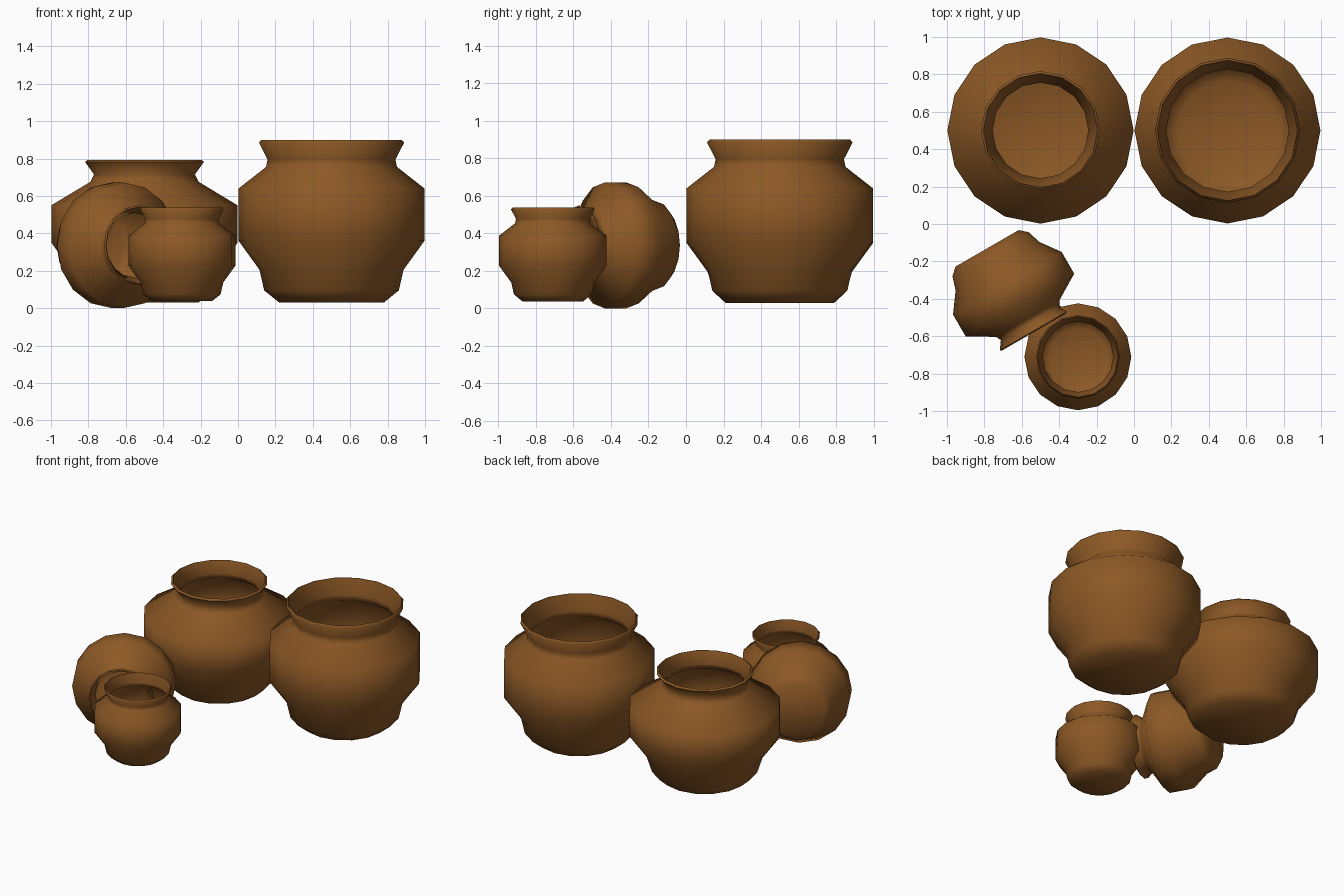
import bpy, bmesh, math
from mathutils import Vector, Matrix

if "Cube" in bpy.data.objects:
    bpy.data.objects.remove(bpy.data.objects["Cube"])

clay = bpy.data.materials.new("brown clay")
clay.diffuse_color = (0.262, 0.098, 0.019, 1)
clay.use_nodes = True
clay.node_tree.nodes["Principled BSDF"].inputs["Base Color"].default_value = clay.diffuse_color

SIDES = 16
WALL = 0.014

# outer profiles (radius, height above the pot's foot)
TALL = [(0.28, 0), (0.36, 0.065), (0.385, 0.175), (0.497, 0.33), (0.497, 0.61),
        (0.35, 0.725), (0.342, 0.765), (0.388, 0.855), (0.375, 0.87)]
SQUAT = [(0.29, 0), (0.35, 0.055), (0.385, 0.165), (0.498, 0.32), (0.498, 0.52),
         (0.29, 0.645), (0.27, 0.685), (0.318, 0.752), (0.305, 0.762)]


def make_pot(name, profile, scale, foot, axis=(0, 0, 1)):
    # inner wall follows the outer one, set in by the wall thickness
    inner = [(r - WALL, z) for r, z in reversed(profile[1:-1])]
    inner.append((profile[0][0] - WALL, WALL * 1.5))
    bm = bmesh.new()
    rings = []
    for r, z in profile + inner:
        rings.append([bm.verts.new((r * math.cos(2 * math.pi * i / SIDES),
                                    r * math.sin(2 * math.pi * i / SIDES), z))
                      for i in range(SIDES)])
    for a, b in zip(rings, rings[1:]):
        for i in range(SIDES):
            j = (i + 1) % SIDES
            bm.faces.new((a[i], a[j], b[j], b[i]))
    bm.faces.new(rings[0][::-1])   # underside
    bm.faces.new(rings[-1])        # inside floor
    bmesh.ops.recalc_face_normals(bm, faces=bm.faces)
    turn = Vector(axis).to_track_quat('Z', 'Y').to_matrix().to_4x4()
    if axis == (0, 0, 1):
        turn = Matrix.Identity(4)
    bm.transform(Matrix.Translation(foot) @ turn @ Matrix.Scale(scale, 4))
    mesh = bpy.data.meshes.new(name)
    bm.to_mesh(mesh)
    bm.free()
    mesh.materials.append(clay)
    ob = bpy.data.objects.new(name, mesh)
    bpy.context.collection.objects.link(ob)
    bpy.ops.object.select_all(action='DESELECT')
    ob.select_set(True)
    bpy.context.view_layer.objects.active = ob
    bpy.ops.object.shade_smooth_by_angle(angle=math.radians(70))
    return ob


# two large pots at the back
make_pot("large_tall_pot", TALL, 1.0, (0.5, 0.5, 0.03))
make_pot("large_squat_pot", SQUAT, 1.0, (-0.5, 0.5, 0.03))
# small upright pot, and the pot lying on its side behind it
make_pot("small_tall_pot", TALL, 0.575, (-0.3, -0.71, 0.037))
make_pot("fallen_squat_pot", SQUAT, 0.673, (-0.785, -0.13, 0.336), (0.5, -0.866, 0))
